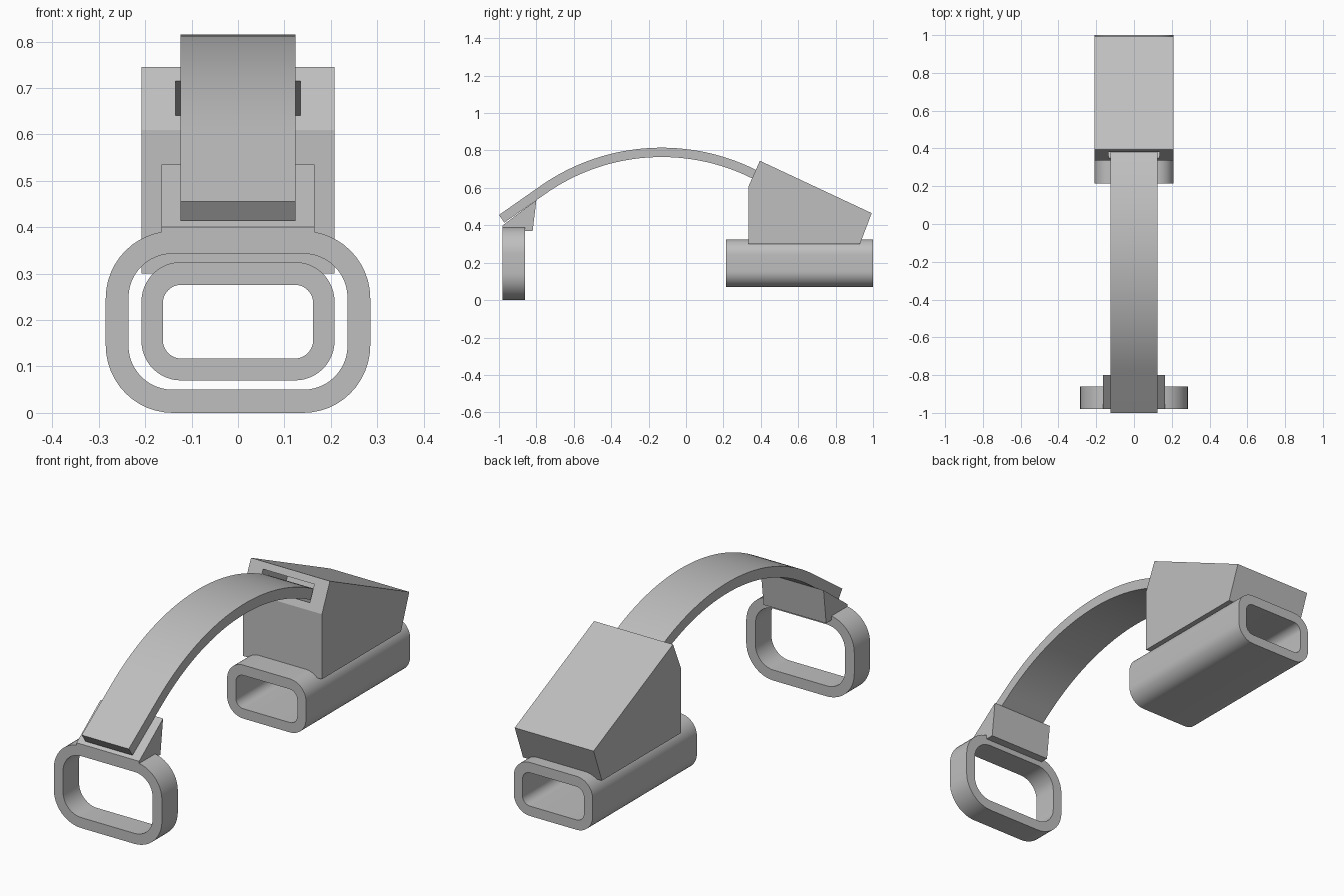
import bpy, bmesh
from math import sin, cos, tan, pi, radians
from mathutils import Matrix

if "Cube" in bpy.data.objects:
    bpy.data.objects.remove(bpy.data.objects["Cube"])

GREY = (0.52, 0.52, 0.52, 1)
mat = bpy.data.materials.new("light grey")
mat.use_nodes = True
mat.diffuse_color = GREY
mat.node_tree.nodes["Principled BSDF"].inputs["Base Color"].default_value = GREY


def finish(name, bm, smooth=False):
    """Turn a bmesh into a named object with the grey material."""
    bmesh.ops.recalc_face_normals(bm, faces=bm.faces)
    mesh = bpy.data.meshes.new(name)
    bm.to_mesh(mesh)
    bm.free()
    mesh.materials.append(mat)
    ob = bpy.data.objects.new(name, mesh)
    bpy.context.collection.objects.link(ob)
    bpy.ops.object.select_all(action='DESELECT')
    ob.select_set(True)
    bpy.context.view_layer.objects.active = ob
    if smooth:
        bpy.ops.object.shade_smooth_by_angle(angle=radians(30))
    return ob


def side_prism(name, profile, half_width, smooth=False):
    """Extrude a (y, z) side profile across x."""
    bm = bmesh.new()
    face = bm.faces.new([bm.verts.new((-half_width, y, z)) for y, z in profile])
    out = bmesh.ops.extrude_face_region(bm, geom=[face])
    verts = [g for g in out["geom"] if isinstance(g, bmesh.types.BMVert)]
    bmesh.ops.translate(bm, verts=verts, vec=(2 * half_width, 0, 0))
    return finish(name, bm, smooth)


def rounded_rect(half_w, z0, z1, r, steps=12):
    pts = []
    corners = [(1, z1 - r), (-1, z1 - r), (-1, z0 + r), (1, z0 + r)]
    for q, (sx, cz) in enumerate(corners):
        for i in range(steps + 1):
            a = (q + i / steps) * pi / 2
            pts.append((sx * (half_w - r) + r * cos(a), cz + r * sin(a)))
    return pts


def hollow_tube(name, outer, inner, y0, y1):
    """Sweep the band between two rounded rectangles along y."""
    bm = bmesh.new()
    loops = [[bm.verts.new((x, y, z)) for x, z in pts]
             for pts, y in ((outer, y0), (outer, y1), (inner, y1), (inner, y0))]
    n = len(outer)
    for k in range(4):
        a, b = loops[k], loops[(k + 1) % 4]
        for i in range(n):
            j = (i + 1) % n
            bm.faces.new((a[i], a[j], b[j], b[i]))
    return finish(name, bm, True)


# Front ring and rear rectangular tube
hollow_tube("front_ring", rounded_rect(0.285, 0, 0.392, 0.145),
            rounded_rect(0.236, 0.05, 0.343, 0.095), -0.98, -0.86)
hollow_tube("rear_tube", rounded_rect(0.208, 0.07, 0.325, 0.085),
            rounded_rect(0.162, 0.117, 0.276, 0.04), 0.215, 1.0)

# Wedge bracket joining the ring to the strap
side_prism("ring_bracket", [(-0.98, 0.40), (-0.80, 0.535), (-0.82, 0.37), (-0.98, 0.37)], 0.165)

# Arched strap: an arc with a straight tangent tail at the front
R, THICK, TAIL, CY, TOP = 1.13, 0.05, radians(35), -0.13, 0.815
REACH = radians(29)


def arc_point(a, r):
    return (CY + r * sin(a), TOP - R + r * cos(a))


STEPS = 48
angles = [-TAIL + (TAIL + REACH) * i / STEPS for i in range(STEPS + 1)]
upper = [arc_point(a, R) for a in angles]
lower = [arc_point(a, R - THICK) for a in angles]
tip = (-1.0, upper[0][1] - (upper[0][0] + 1.0) * tan(TAIL))
tip_low = (tip[0] + THICK * sin(TAIL), tip[1] - THICK * cos(TAIL))
side_prism("strap", [tip] + upper + lower[::-1] + [tip_low], 0.124, True)

# Sloped housing on the tube, with a slot that receives the strap
housing = side_prism("housing", [(0.335, 0.30), (0.335, 0.61), (0.395, 0.745),
                                 (0.993, 0.465), (0.93, 0.30)], 0.208)
bm = bmesh.new()
bmesh.ops.create_cube(bm, size=1, matrix=Matrix.Translation((0, 0.365, 0.678))
                      @ Matrix.Rotation(radians(-25), 4, 'X')
                      @ Matrix.Translation((0, 0.08, 0))
                      @ Matrix.Diagonal((0.27, 0.26, 0.082, 1)))
cutter = finish("slot_cutter", bm)
cutter.hide_render = True
bpy.context.view_layer.objects.active = housing
cut = housing.modifiers.new("slot", 'BOOLEAN')
cut.object = cutter
cut.operation = 'DIFFERENCE'
cut.solver = 'EXACT'
bpy.ops.object.modifier_apply(modifier=cut.name)
bpy.data.objects.remove(cutter)
